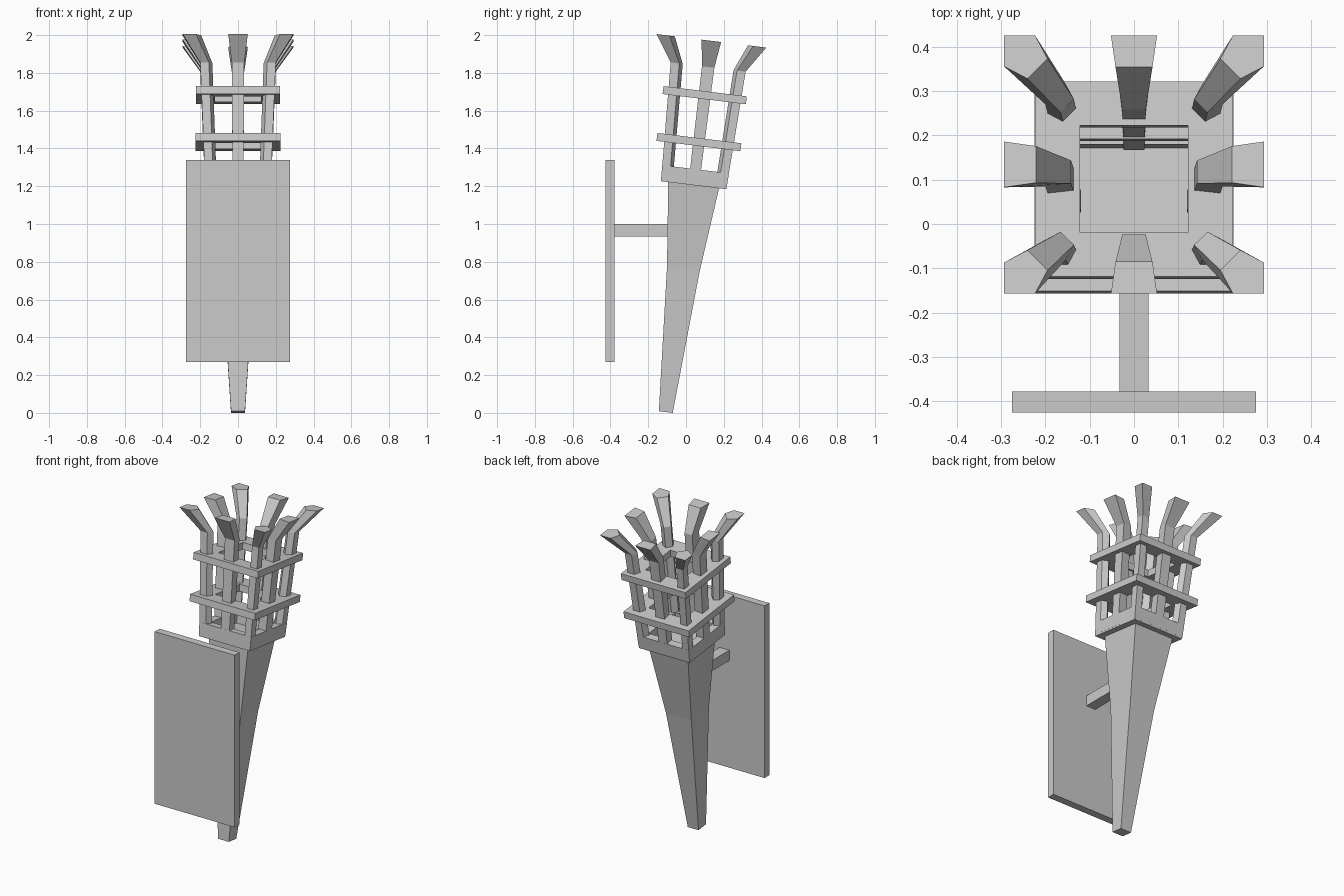
import bpy, bmesh, math
from mathutils import Matrix, Vector

if "Cube" in bpy.data.objects:
    bpy.data.objects.remove(bpy.data.objects["Cube"])

# The torch leans back; its parts are built upright and then tilted
TILT = Matrix.Translation((0, -0.107, 0.0045)) @ Matrix.Rotation(math.radians(-7), 4, 'X')


def loft(name, sections, matrix=TILT, closed=False):
    """Skin matching rings of points; cap the ends or close into a loop."""
    bm = bmesh.new()
    rings = [[bm.verts.new(p) for p in s] for s in sections]
    n = len(rings[0])
    pairs = list(zip(rings, rings[1:]))
    if closed:
        pairs.append((rings[-1], rings[0]))
    else:
        bm.faces.new(rings[0])
        bm.faces.new(rings[-1])
    for a, b in pairs:
        for i in range(n):
            j = (i + 1) % n
            bm.faces.new((a[i], a[j], b[j], b[i]))
    bmesh.ops.recalc_face_normals(bm, faces=bm.faces)
    me = bpy.data.meshes.new(name)
    bm.to_mesh(me)
    bm.free()
    ob = bpy.data.objects.new(name, me)
    ob.matrix_world = matrix
    bpy.context.collection.objects.link(ob)
    return ob


def square(h, z):
    return [(-h, -h, z), (h, -h, z), (h, h, z), (-h, h, z)]


def frame(name, z0, z1, o0, o1, inner):
    loft(name, [square(o0, z0), square(o1, z1), square(inner, z1), square(inner, z0)], closed=True)


def box(name, lo, hi):
    (x0, y0, z0), (x1, y1, z1) = lo, hi
    loft(name, [[(x0, y0, z), (x1, y0, z), (x1, y1, z), (x0, y1, z)] for z in (z0, z1)],
         Matrix.Identity(4))


# Wall plate and arm
box("wall_plate", (-0.275, -0.425, 0.27), (0.275, -0.378, 1.34))
box("mount_arm", (-0.033, -0.38, 0.935), (0.033, -0.06, 1.0))

# Tapered handle with a slight flare
loft("handle", [square(0.037, 0), square(0.087, 0.76), square(0.136, 1.215)])

# Basket base: floor and low wall
loft("basket_floor", [square(0.174, 1.21), square(0.175, 1.225)])
frame("basket_wall", 1.22, 1.295, 0.175, 0.178, 0.13)

# Two wide square bands
frame("lower_band", 1.419, 1.461, 0.224, 0.224, 0.122)
frame("upper_band", 1.669, 1.711, 0.222, 0.222, 0.122)

# Posts: (height, outer distance, width), bent outward at the top
levels = [(1.28, 0.177, 0.044), (1.84, 0.200, 0.046), (1.98, 0.293, 0.070)]
corner_profile = [(0, 0), (1, 0), (1.4, 0.75), (0.75, 1.4), (0, 1)]
for k in range(4):
    turn = TILT @ Matrix.Rotation(k * math.pi / 2, 4, 'Z')
    loft(f"corner_post_{k + 1}",
         [[(o - u * w, o - v * w, z) for u, v in corner_profile] for z, o, w in levels], turn)
    loft(f"side_post_{k + 1}",
         [[(-h, o, z), (h, o, z), (0.8 * h, o - d, z), (-0.8 * h, o - d, z)]
          for (z, o, w), h, d in zip(levels, (0.029, 0.033, 0.052), (0.058, 0.058, 0.072))], turn)
